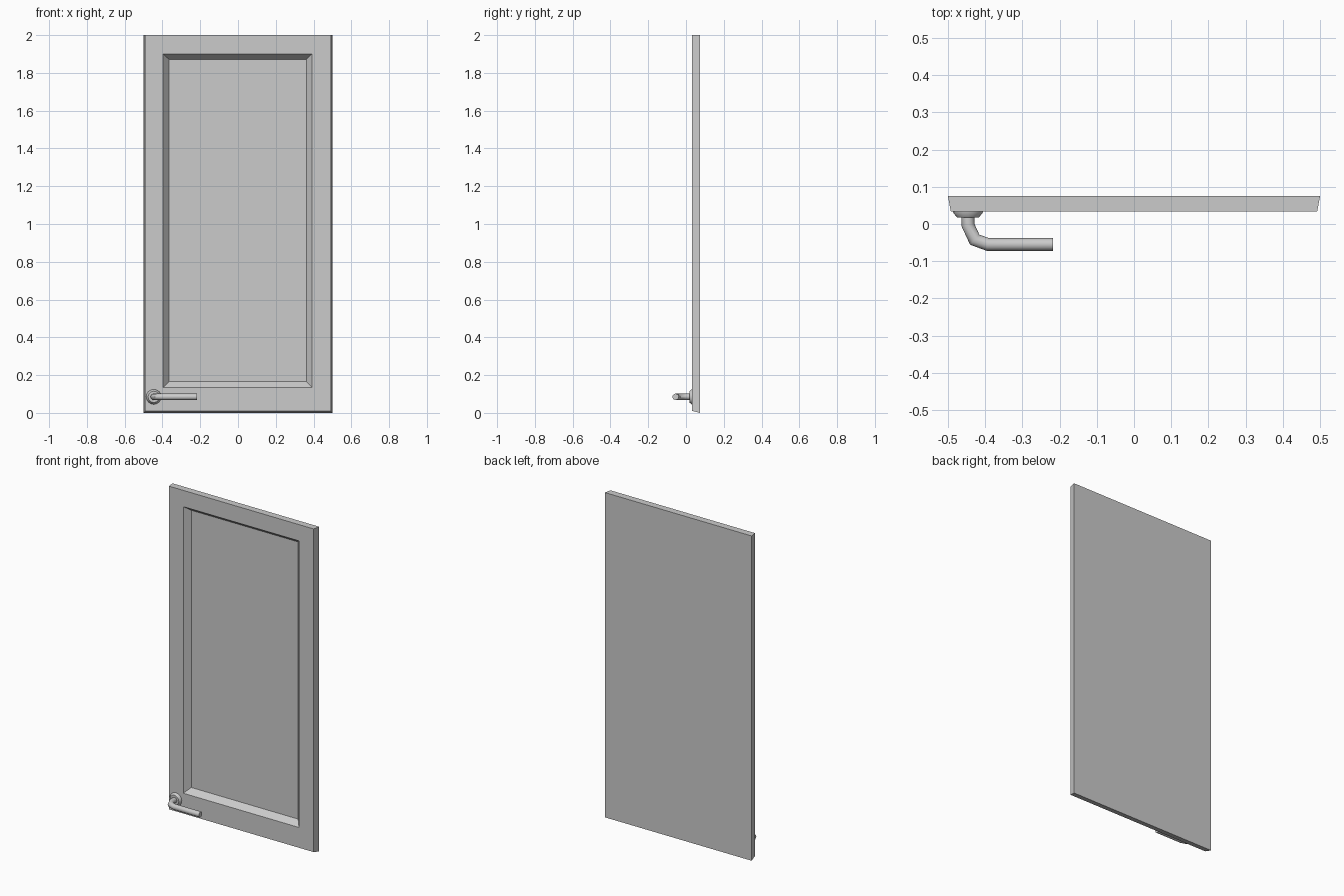
import bpy
import bmesh
import math
from mathutils import Vector

cube = bpy.data.objects.get("Cube")
if cube:
    bpy.data.objects.remove(cube, do_unlink=True)

grey = bpy.data.materials.new("light_grey")
grey.use_nodes = True
grey.diffuse_color = (0.6, 0.6, 0.6, 1)
grey.node_tree.nodes["Principled BSDF"].inputs["Base Color"].default_value = (0.6, 0.6, 0.6, 1)


def finish(name, bm, smooth=False):
    bmesh.ops.recalc_face_normals(bm, faces=bm.faces)
    mesh = bpy.data.meshes.new(name)
    bm.to_mesh(mesh)
    bm.free()
    mesh.materials.append(grey)
    obj = bpy.data.objects.new(name, mesh)
    bpy.context.collection.objects.link(obj)
    if smooth:
        bpy.ops.object.select_all(action='DESELECT')
        obj.select_set(True)
        bpy.context.view_layer.objects.active = obj
        bpy.ops.object.shade_smooth_by_angle(angle=math.radians(40))
    return obj


def loft(name, rings, smooth=False):
    """Join successive closed rings of points and cap both ends."""
    bm = bmesh.new()
    loops = [[bm.verts.new(p) for p in ring] for ring in rings]
    for a, b in zip(loops, loops[1:]):
        for i in range(len(a)):
            j = (i + 1) % len(a)
            bm.faces.new((a[i], a[j], b[j], b[i]))
    bm.faces.new(loops[0])
    bm.faces.new(loops[-1])
    return finish(name, bm, smooth)


def rect(x0, x1, z0, z1, y):
    return [(x0, y, z0), (x1, y, z0), (x1, y, z1), (x0, y, z1)]


def circle(center, u, v, r, sides):
    steps = [2 * math.pi * i / sides for i in range(sides)]
    return [center + r * (math.cos(a) * u + math.sin(a) * v) for a in steps]


# Door slab: tapered edges and a sunken panel with sloping sides
loft("door_panel", [
    rect(-0.5, 0.5, 0, 2, 0.075),
    rect(-0.492, 0.492, 0.01, 2, 0.033),
    rect(-0.396, 0.392, 0.135, 1.9, 0.033),
    rect(-0.366, 0.362, 0.165, 1.872, 0.068),
])

# Round rose behind the handle
X, Z = Vector((1, 0, 0)), Vector((0, 0, 1))
HX, HZ = -0.446, 0.085
loft("handle_rose", [circle(Vector((HX, y, HZ)), X, Z, r, 16)
                     for y, r in ((0.035, 0.04), (0.031, 0.04), (0.018, 0.03))], True)

# Bent lever: round section swept along a mitred path
path = [Vector((x, y, HZ)) for x, y in
        ((HX, 0.022), (HX, -0.003), (-0.428, -0.042), (-0.393, -0.055), (-0.217, -0.055))]
rings = []
for i, p in enumerate(path):
    before = (p - path[max(i - 1, 0)]).normalized()
    after = (path[min(i + 1, len(path) - 1)] - p).normalized()
    tangent = (before + after).normalized()
    side = tangent.cross(Z)
    straight = before if i else after
    rings.append([p + 0.017 * (math.cos(a) * side / straight.dot(tangent) + math.sin(a) * Z)
                  for a in (2 * math.pi * k / 12 for k in range(12))])
loft("handle_lever", rings, True)
